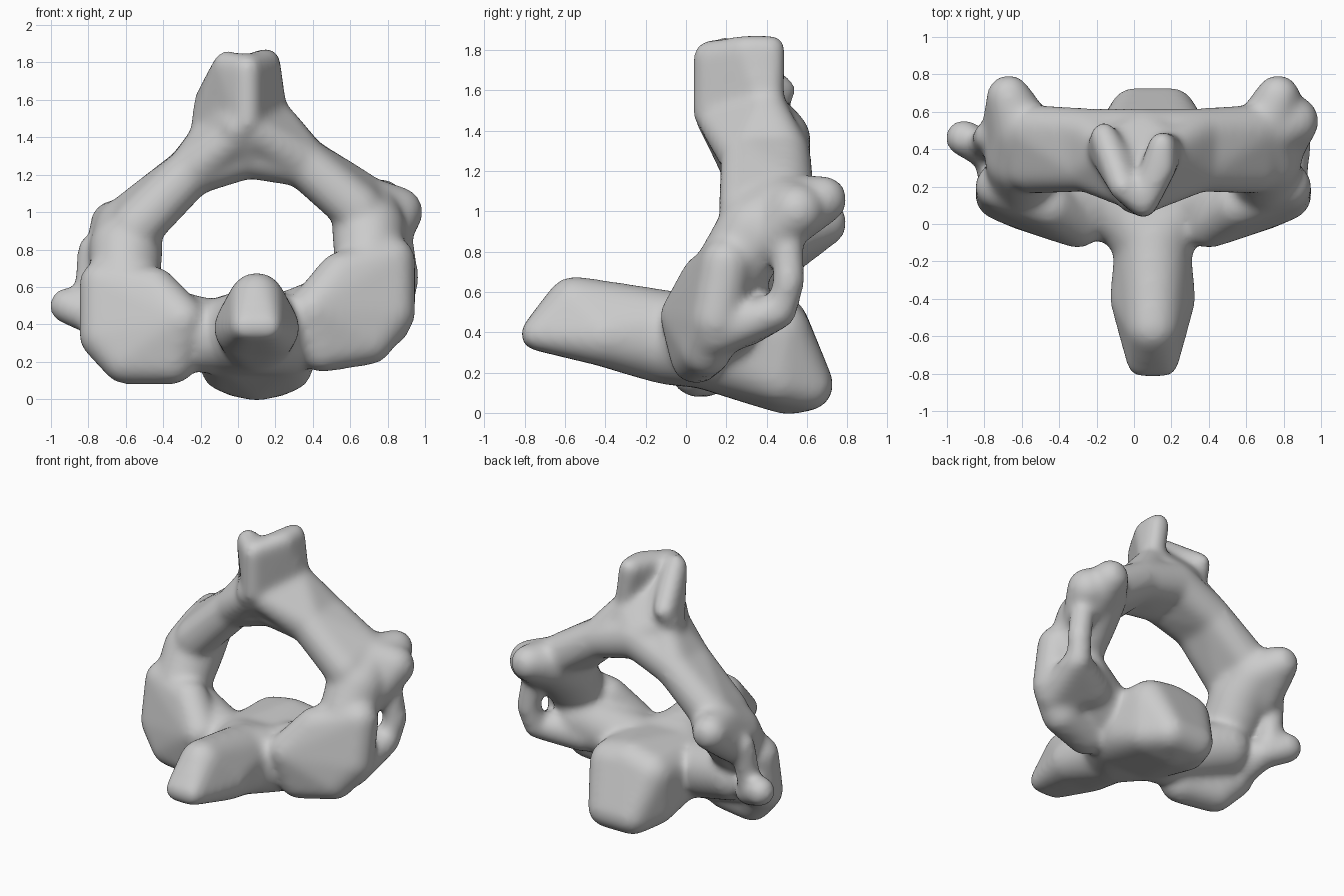
import bpy
import bmesh
from mathutils import Matrix, Vector

cube = bpy.data.objects.get("Cube")
if cube:
    bpy.data.objects.remove(cube, do_unlink=True)

BODY_MIDDLE = .1
ARCH_MIDDLE = .05
TILT = .08
whole = bmesh.new()


def balls(radius, *points):
    """Give several points the same rounding radius."""
    return [(Vector(point), radius) for point in points]


def pair(half_width, y, z):
    """Two points mirrored about the middle of the body."""
    return [(BODY_MIDDLE + side * half_width, y, z) for side in (-1, 1)]


def lateral(side, radius, *points):
    """Mirror points to one side of the slightly tilted arch."""
    return balls(radius, *[(ARCH_MIDDLE + side * x, y, z + side * x * TILT)
                           for x, y, z in points])


def hull(*groups):
    """Wrap one convex skin around groups of balls."""
    skin = bmesh.new()
    for group in groups:
        for centre, radius in group:
            bmesh.ops.create_icosphere(skin, subdivisions=3, radius=radius,
                                       matrix=Matrix.Translation(centre))
    bmesh.ops.delete(skin, geom=skin.faces[:] + skin.edges[:], context='EDGES_FACES')
    bmesh.ops.convex_hull(skin, input=skin.verts)
    loose = [vert for vert in skin.verts if not vert.link_faces]
    bmesh.ops.delete(skin, geom=loose, context='VERTS')
    bmesh.ops.recalc_face_normals(skin, faces=skin.faces)
    part = bpy.data.meshes.new("part")
    skin.to_mesh(part)
    skin.free()
    whole.from_mesh(part)
    bpy.data.meshes.remove(part)


def chain(*groups):
    """Hull each neighbouring pair of groups."""
    for first, second in zip(groups, groups[1:]):
        hull(first, second)


def strut(radius, *points):
    """Round bar through a row of points."""
    chain(*[balls(radius, point) for point in points])


# Forward peg running back into the body
peg_tip = balls(.08, *pair(.06, -.74, .39))
peg_knob = balls(.15, (BODY_MIDDLE, -.55, .53), *pair(.08, -.4, .38))
peg_neck = balls(.2, (BODY_MIDDLE, -.1, .41), (BODY_MIDDLE, -.1, .34))
body_front = balls(.22, *pair(.13, .1, .34))
chain(peg_tip, peg_knob, peg_neck, body_front)

# Body with a rounded lip hanging below the back
body_rear = balls(.16, *pair(.15, .46, .4), (BODY_MIDDLE, .45, .43))
body_lip = balls(.13, *pair(.17, .45, .17), *pair(.1, .6, .14), (BODY_MIDDLE, .5, .12))
hull(body_front, body_rear, body_lip)

# Paired joint discs, pedicles, pillars, rear tips and arch plates
crown = balls(.15, (ARCH_MIDDLE, .3, 1.33), (ARCH_MIDDLE, .47, 1.36))
for side in (-1, 1):
    hull(lateral(side, .13, (.35, 0, .45), (.4, .05, .24), (.65, .1, .26),
                 (.77, .15, .4), (.77, .2, .68), (.5, .1, .62)))
    chain(lateral(side, .2, (.2, .1, .35)), lateral(side, .18, (.6, .25, .5)))
    pillar = lateral(side, .2, (.65, .35, .85))
    pillar_top = lateral(side, .17, (.65, .5, .96))
    rear_tip = lateral(side, .12, (.72, .68, 1))
    chain(lateral(side, .18, (.65, .2, .62)), pillar, pillar_top)
    hull(pillar_top, rear_tip, lateral(side, .12, (.75, .48, .85)))
    plate = lateral(side, .13, (.3, .3, 1.24), (.3, .49, 1.25))
    chain(lateral(side, .14, (.59, .3, .97), (.6, .5, 1.03)), plate, crown)
    # Web flaring from the spine onto the arch plate
    hull(plate, lateral(side, .1, (.05, .17, 1.42), (.14, .4, 1.5)))

# Forked spine: a solid core and two walls meeting in a front keel
keel = balls(.075, (ARCH_MIDDLE, .11, 1.48), (ARCH_MIDDLE, .11, 1.77))
right_wall = balls(.075, (.15, .3, 1.8), (.15, .42, 1.8), (.2, .41, 1.45))
left_wall = balls(.075, (-.06, .2, 1.79), (-.16, .47, 1.6), (-.18, .4, 1.45))
hull(keel, right_wall)
hull(keel, left_wall)
hull(crown, balls(.1, (0, .15, 1.45), (0, .3, 1.6), (-.14, .4, 1.5), (.18, .4, 1.5)))

# Bony rims enclosing the side openings
hull(pillar_top, balls(.14, (.85, .55, 1)), balls(.12, (.8, .42, .87)))
hull(balls(.12, (.8, .15, .4), (.6, .3, .45)), balls(.09, (.86, .45, .5)))
strut(.08, (.86, .47, .5), (.89, .51, .65), (.85, .5, .9))
strut(.1, (-.7, .15, .32), (-.77, .38, .44), (-.91, .46, .5))
strut(.08, (-.8, .42, .5), (-.78, .47, .8))

mesh = bpy.data.meshes.new("vertebra")
whole.to_mesh(mesh)
whole.free()
vertebra = bpy.data.objects.new("vertebra", mesh)
bpy.context.collection.objects.link(vertebra)

# Fuse the parts into one rounded surface
fuse = vertebra.modifiers.new("fuse", 'REMESH')
fuse.mode = 'VOXEL'
fuse.voxel_size = .02
fuse.use_smooth_shade = True
soften = vertebra.modifiers.new("soften", 'SMOOTH')
soften.iterations = 20

# Plain bone colour
bone = bpy.data.materials.new("bone_grey")
bone.use_nodes = True
bone.diffuse_color = (.6, .6, .6, 1)
shader = bone.node_tree.nodes["Principled BSDF"]
shader.inputs["Base Color"].default_value = bone.diffuse_color
mesh.materials.append(bone)
